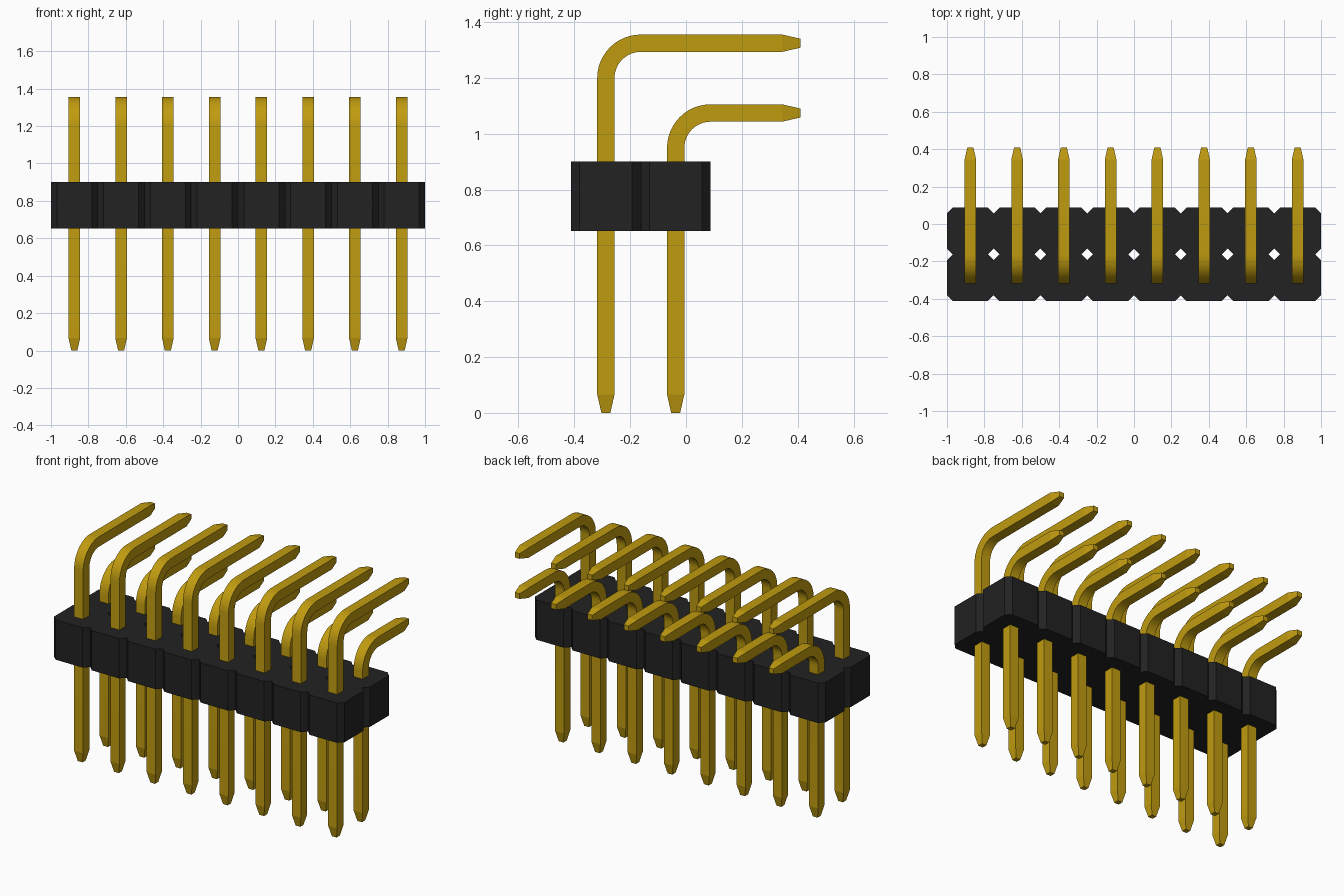
import bpy, bmesh, math
from mathutils import Vector

cube = bpy.data.objects.get("Cube")
if cube:
    bpy.data.objects.remove(cube, do_unlink=True)

COLUMNS, PITCH = 8, 0.25
ROWS_Y = (-0.287, -0.037)          # front row, back row
BODY_BOTTOM, BODY_TOP = 0.652, 0.9
CHAMFER = 0.031
HALF, TIP = 0.031, 0.016           # pin half width, tip half width
TAPER = 0.066
BEND = 0.125                       # centre-line bend radius
BEND_STEPS = 12
PIN_END_Y = 0.41


def material(name, color, roughness):
    mat = bpy.data.materials.new(name)
    mat.use_nodes = True
    mat.diffuse_color = color
    bsdf = mat.node_tree.nodes["Principled BSDF"]
    bsdf.inputs["Base Color"].default_value = color
    bsdf.inputs["Roughness"].default_value = roughness
    return mat


def to_mesh(bm, name, mat):
    bmesh.ops.recalc_face_normals(bm, faces=bm.faces)
    mesh = bpy.data.meshes.new(name)
    bm.to_mesh(mesh)
    bm.free()
    mesh.materials.append(mat)
    return mesh


def add_object(name, mesh, location=(0, 0, 0)):
    obj = bpy.data.objects.new(name, mesh)
    obj.location = location
    bpy.context.collection.objects.link(obj)
    return obj


def column_x(i):
    return (i - (COLUMNS - 1) / 2) * PITCH


black = material("black plastic", (0.016, 0.016, 0.016, 1), 0.6)
gold = material("gold metal", (0.53, 0.33, 0.005, 1), 0.5)

# Housing: chamfered square cells joined side by side, leaving diamond holes
bm = bmesh.new()
h, c = PITCH / 2, PITCH / 2 - CHAMFER
octagon = [(h, -c), (h, c), (c, h), (-c, h), (-h, c), (-h, -c), (-c, -h), (c, -h)]
for y in ROWS_Y:
    for i in range(COLUMNS):
        bm.faces.new([bm.verts.new((column_x(i) + dx, y + dy, 0)) for dx, dy in octagon])
bmesh.ops.remove_doubles(bm, verts=bm.verts, dist=0.001)
housing = add_object("housing", to_mesh(bm, "housing", black),
                     (0, 0, (BODY_BOTTOM + BODY_TOP) / 2))
solid = housing.modifiers.new("thickness", "SOLIDIFY")
solid.thickness = BODY_TOP - BODY_BOTTOM
solid.offset = 0


def pin_mesh(name, row_y, top_z):
    """Square wire swept up, around a quarter bend, then straight back."""
    # Each station: y, z, turn angle, half width
    stations = [(0, 0, 0, TIP), (0, TAPER, 0, HALF)]
    for k in range(BEND_STEPS + 1):
        a = math.pi / 2 * k / BEND_STEPS
        stations.append((BEND * (1 - math.cos(a)),
                         top_z - BEND + BEND * math.sin(a), a, HALF))
    end = PIN_END_Y - row_y
    stations += [(end - TAPER, top_z, math.pi / 2, HALF), (end, top_z, math.pi / 2, TIP)]

    bm = bmesh.new()
    rings = []
    for y, z, a, half in stations:
        side = Vector((0, math.cos(a), -math.sin(a)))
        rings.append([bm.verts.new(Vector((sx * half, y, z)) + side * (sy * half))
                      for sx, sy in ((-1, -1), (1, -1), (1, 1), (-1, 1))])
    for lower, upper in zip(rings, rings[1:]):
        for k in range(4):
            n = (k + 1) % 4
            bm.faces.new((lower[k], lower[n], upper[n], upper[k]))
    bm.faces.new(rings[0])
    bm.faces.new(rings[-1])
    mesh = to_mesh(bm, name, gold)
    # Smooth only around the bend
    mesh.shade_smooth()
    mesh.set_sharp_from_angle(angle=math.radians(10))
    return mesh


# Pins: tall front row and short back row
for row, y, top_z in (("front_pin", ROWS_Y[0], 1.324), ("back_pin", ROWS_Y[1], 1.074)):
    mesh = pin_mesh(row, y, top_z)
    for i in range(COLUMNS):
        add_object(f"{row}_{i + 1}", mesh, (column_x(i), y, 0))
